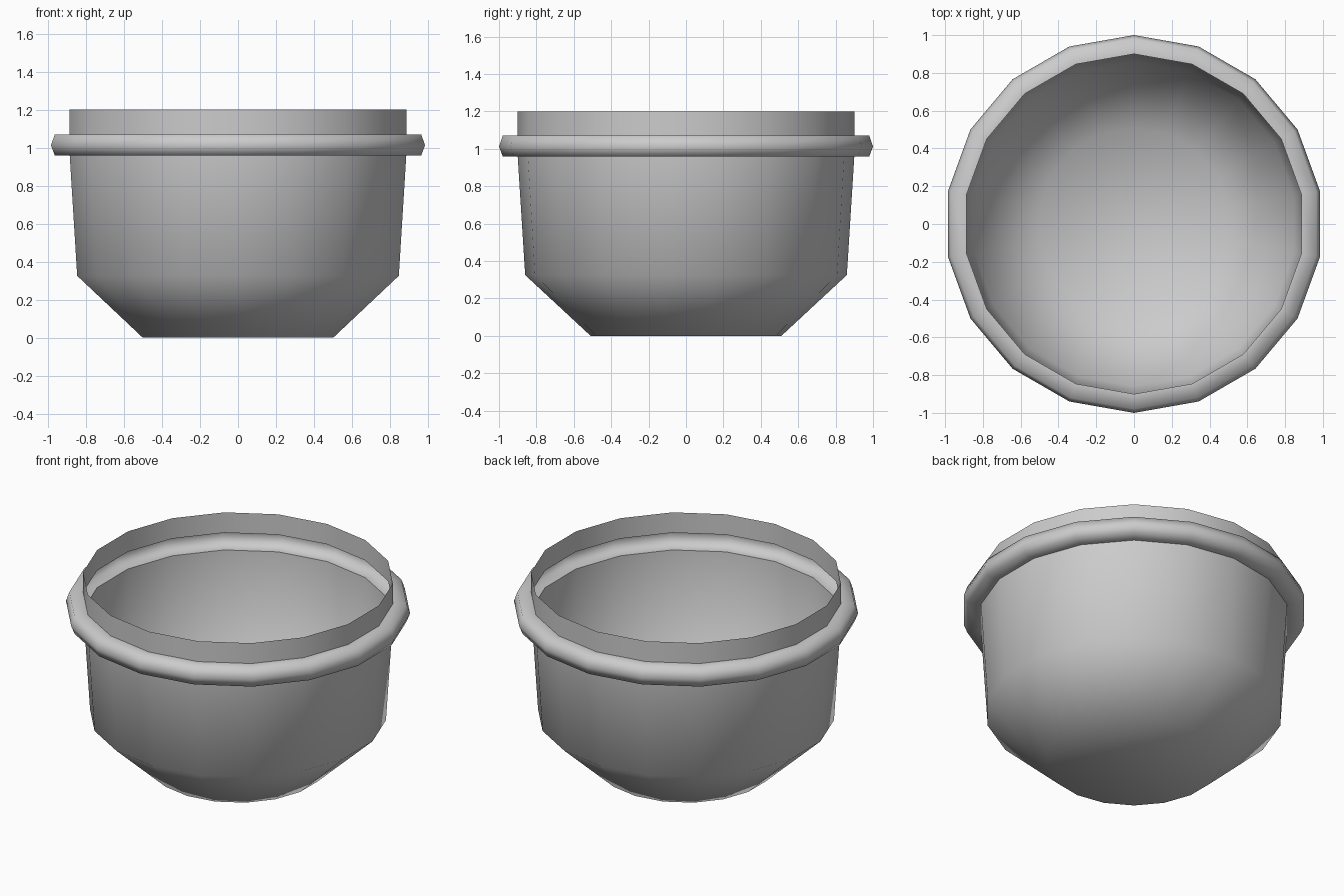
import bpy, bmesh, math

if "Cube" in bpy.data.objects:
    bpy.data.objects.remove(bpy.data.objects["Cube"])

SIDES = 18

# Thin-walled profile (radius, z): base, bowl wall, hollow bulging rim band, collar
PROFILE = [(0.51, 0.0), (0.86, 0.325), (0.90, 0.96), (0.98, 0.96),
           (1.0, 1.012), (0.98, 1.07), (0.90, 1.07), (0.90, 1.2)]


def lathe(name, profile, sides):
    bm = bmesh.new()
    rings = []
    for r, z in profile:
        ring = []
        for i in range(sides):
            a = math.pi / 2 + 2 * math.pi * i / sides
            ring.append(bm.verts.new((r * math.cos(a), r * math.sin(a), z)))
        rings.append(ring)
    for lo, hi in zip(rings, rings[1:]):
        for i in range(sides):
            j = (i + 1) % sides
            bm.faces.new((lo[i], lo[j], hi[j], hi[i]))
    # closed flat base
    bm.faces.new(list(reversed(rings[0])))
    mesh = bpy.data.meshes.new(name)
    bm.to_mesh(mesh)
    bm.free()
    obj = bpy.data.objects.new(name, mesh)
    bpy.context.collection.objects.link(obj)
    return obj


# Open pot with rim band
pot = lathe("pot", PROFILE, SIDES)
bpy.context.view_layer.objects.active = pot
pot.select_set(True)
bpy.ops.object.shade_smooth_by_angle(angle=math.radians(80))
